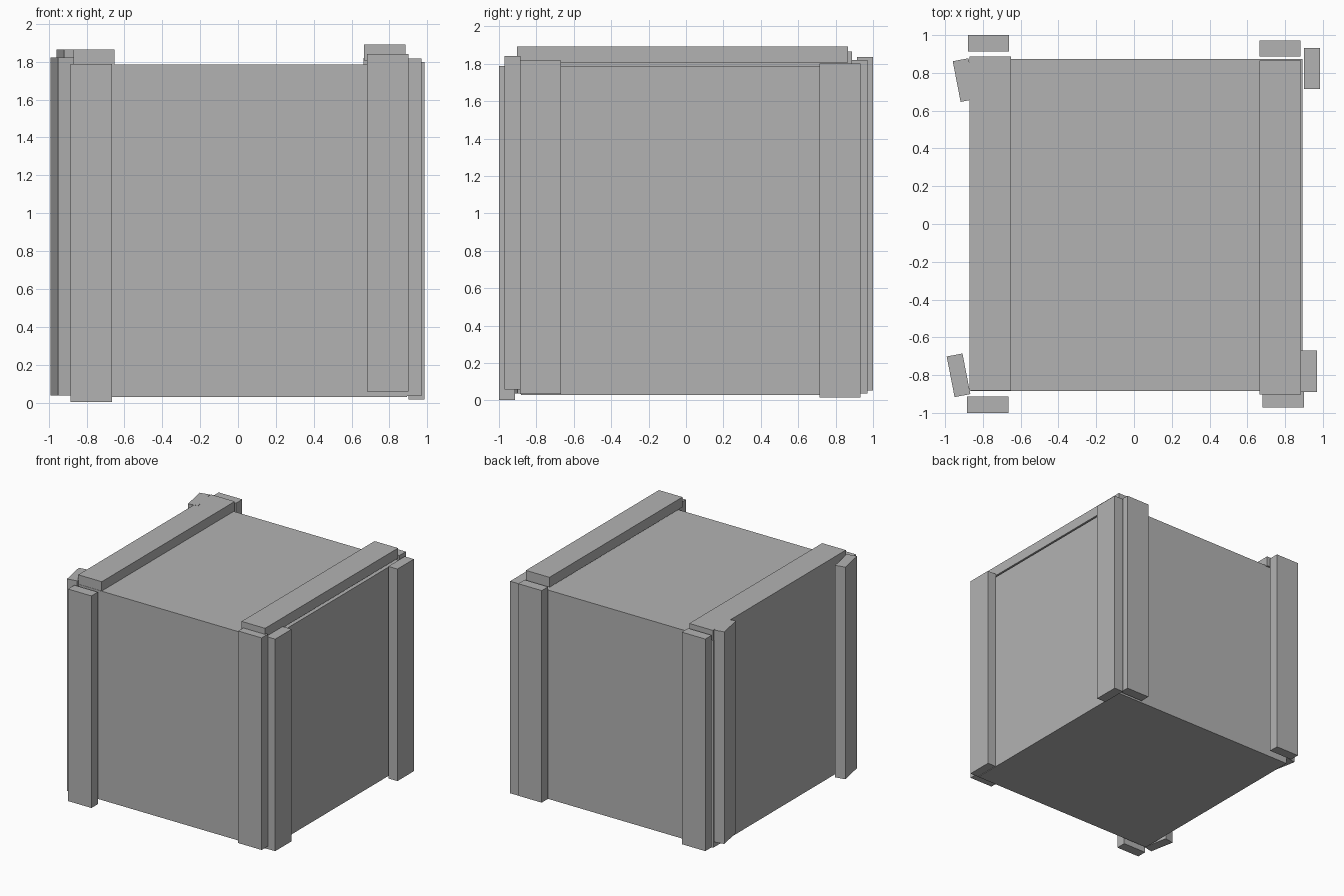
import bpy
import bmesh
import math
from mathutils import Matrix, Vector

if "Cube" in bpy.data.objects:
    bpy.data.objects.remove(bpy.data.objects["Cube"])

grey = bpy.data.materials.new("plain_grey")
grey.diffuse_color = (0.45, 0.45, 0.45, 1)
grey.use_nodes = True
grey.node_tree.nodes["Principled BSDF"].inputs["Base Color"].default_value = grey.diffuse_color


def block(name, centre, size, turn=0):
    """Box with a given centre, size and turn (degrees) about z."""
    bm = bmesh.new()
    bmesh.ops.create_cube(bm, size=1, matrix=Matrix.Diagonal((*size, 1)))
    mesh = bpy.data.meshes.new(name)
    bm.to_mesh(mesh)
    bm.free()
    mesh.materials.append(grey)
    obj = bpy.data.objects.new(name, mesh)
    obj.location = Vector(centre)
    obj.rotation_euler.z = math.radians(turn)
    bpy.context.collection.objects.link(obj)
    return obj


LENGTH, WIDTH, THICK = 1.784, 0.219, 0.085

# Crate body
block("crate_body", (0.013, -0.005, 0.908), (1.757, 1.757, 1.757))

# Planks lying along the lid: centre x, centre y, top z
for name, x, y, top in (("lid_plank_left", -0.761, 0.003, 1.865),
                        ("lid_plank_right", 0.775, -0.019, 1.892)):
    block(name, (x, y, top - THICK / 2), (WIDTH, LENGTH - 0.016, THICK))

# Upright planks on the front and back: centre x, centre y, bottom z
for name, x, y, low in (("front_plank_left", -0.774, -0.957, 0.003),
                        ("front_plank_right", 0.79, -0.928, 0.057),
                        ("back_plank_left", -0.77, 0.957, 0.053),
                        ("back_plank_right", 0.773, 0.928, 0.037)):
    block(name, (x, y, low + LENGTH / 2), (WIDTH, THICK, LENGTH))

# Upright planks on the sides, the left pair knocked askew: x, y, bottom z, turn
for name, x, y, low, turn in (("right_plank_front", 0.926, -0.779, 0.034, 0),
                              ("right_plank_back", 0.942, 0.823, 0.016, 0),
                              ("left_plank_front", -0.929, -0.801, 0.038, 11),
                              ("left_plank_back", -0.897, 0.762, 0.082, 11)):
    block(name, (x, y, low + LENGTH / 2), (THICK, WIDTH, LENGTH), turn)
